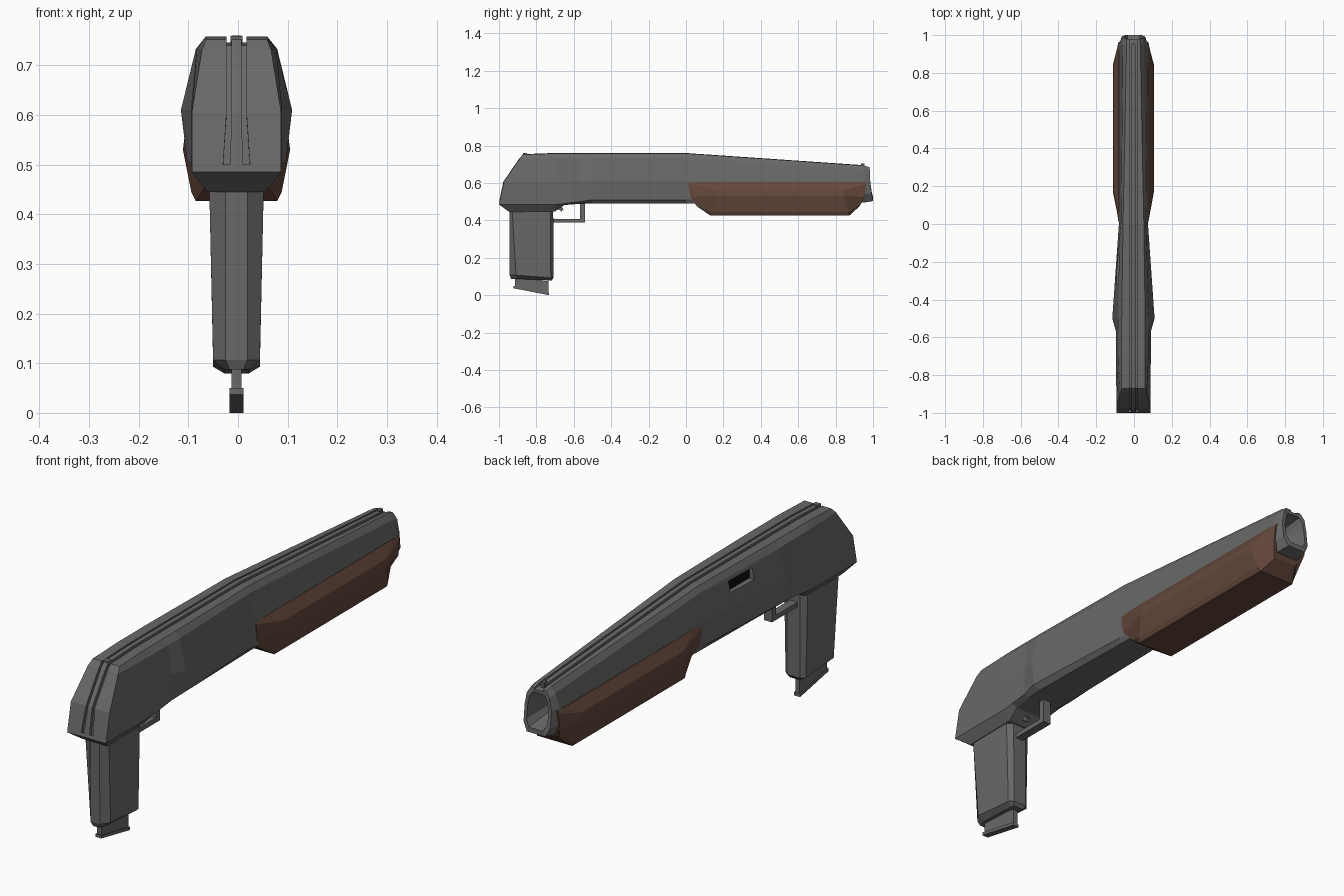
import bpy, bmesh
from mathutils import Vector

if "Cube" in bpy.data.objects:
    bpy.data.objects.remove(bpy.data.objects["Cube"])

CX = -0.003  # slight sideways offset of the whole model


def material(name, r, g, b):
    m = bpy.data.materials.new(name)
    m.diffuse_color = (r, g, b, 1)
    m.use_nodes = True
    m.node_tree.nodes["Principled BSDF"].inputs["Base Color"].default_value = m.diffuse_color
    return m


metal = material("dark_metal", .14, .14, .14)
wood = material("wood", .13, .065, .045)
black = material("black", .004, .004, .004)


def loft(name, halves, mat=metal):
    """Skin mirrored rings; each half ring is a list of (x, y, z) with x > 0."""
    bm = bmesh.new()
    rings = []
    for h in halves:
        pts = list(h) + [(-x, y, z) for x, y, z in reversed(h)]
        rings.append([bm.verts.new((x + CX, y, z)) for x, y, z in pts])
    n = len(rings[0])
    for a, b in zip(rings, rings[1:]):
        for i in range(n):
            j = (i + 1) % n
            bm.faces.new((a[i], a[j], b[j], b[i]))
    for r in (rings[0], rings[-1]):
        for i in range(n // 2 - 1):
            bm.faces.new((r[i], r[i + 1], r[n - 2 - i], r[n - 1 - i]))
    bmesh.ops.recalc_face_normals(bm, faces=bm.faces)
    me = bpy.data.meshes.new(name)
    bm.to_mesh(me)
    bm.free()
    me.materials.append(mat)
    ob = bpy.data.objects.new(name, me)
    bpy.context.collection.objects.link(ob)
    return ob


def band(name, path, w0, w1, out, inn):
    """Rectangular strip following a side-view path of (y, z) points."""
    p = [Vector(q) for q in path]
    halves = []
    for i, q in enumerate(p):
        d = (p[min(i + 1, len(p) - 1)] - p[max(i - 1, 0)]).normalized()
        nrm = Vector((-d.y, d.x))
        o, k = q + nrm * out, q - nrm * inn
        w = w0 if i == 0 else w1
        halves.append([(w, o.x, o.y), (w, k.x, k.y)])
    return loft(name, halves)


def box(name, w, y0, y1, z0, z1, x=0.0, tilt=0.0, mat=metal):
    """Block of half width w; tilt drops the +y end."""
    ob = loft(name, [[(w, y0, z1), (w, y0, z0)],
                     [(w, y1, z1 - tilt), (w, y1, z0 - tilt)]], mat)
    ob.location.x = x
    return ob


def cut(target, cutter):
    cutter.hide_render = True
    m = target.modifiers.new("cut", 'BOOLEAN')
    m.object, m.operation, m.solver = cutter, 'DIFFERENCE', 'EXACT'
    bpy.context.view_layer.update()
    bpy.context.view_layer.objects.active = target
    bpy.ops.object.modifier_apply(modifier=m.name)
    bpy.data.objects.remove(cutter)


def sec(y, t, a, b, c, d, e, zb=0.49, zd=0.51):
    """Receiver cross-section at y: top, shoulder, middle, lower, bottom."""
    return [(a, y, t), (b, y, t - 0.025), (c, y, 0.61), (d, y, zd), (e, y, zb)]


# receiver with sloped rear end and hollow muzzle
muzzle = [(.036, .98, .685), (.052, .985, .66), (.062, .985, .61),
          (.062, .993, .54), (.042, 1.0, .503)]
inner = [(x * .78, y, .595 + (z - .595) * .78) for x, y, z in muzzle]
deep = [(x * .65, .87, .595 + (z - .595) * .65) for x, y, z in inner]
body = loft("receiver", [
    [(.062, -.87, .752), (.07, -.89, .73), (.09, -.975, .605),
     (.09, -1.0, .485), (.058, -.945, .445)],
    sec(-.70, .758, .062, .08, .092, .09, .058, .448, .485),
    sec(-.65, .758, .062, .08, .092, .09, .064, .482, .49),
    sec(-.57, .758, .062, .08, .092, .09, .07, .488, .5),
    sec(-.50, .758, .062, .082, .112, .10, .075),
    sec(0.0, .758, .055, .066, .077, .076, .065),
    [(.036, .95, .693), (.056, .95, .67), (.076, .95, .61),
     (.076, .95, .54), (.05, .95, .495)],
    muzzle, inner, deep])

# groove running up the rear and along the top, with a rib inside
path = [(-.997, .50), (-.975, .605), (-.89, .73), (-.87, .752),
        (-.71, .758), (0, .758), (.95, .693)]
cut(body, band("groove_cutter", path + [(1.02, .685)], .027, .02, .03, .012))
band("top_rib", path, .013, .010, .002, .02)

# ejection port on the left side, with a black lining
cut(body, box("port_cutter", .035, -.32, -.17, .672, .718, x=-.085))
box("port_lining", .002, -.319, -.171, .673, .717, x=-.066, mat=black)

# front and rear sights
box("front_sight", .007, .935, .955, .68, .703)
box("rear_sight", .012, -.872, -.85, .74, .759)


# wooden fore-end
def fore_end(r, s):
    """r: y of the small end, s: direction towards the middle."""
    end = [(.074, r, .605), (.079, r + s * .003, .595), (.079, r + s * .015, .525),
           (.06, r + s * .045, .482), (.05, r + s * .05, .475)]
    full = [(.078, r + s * .06, .606), (.104, r + s * .16, .562),
            (.108, r + s * .16, .53), (.091, r + s * .13, .445),
            (.082, r + s * .12, .427)]
    return [end, full]


guard = loft("fore_end", fore_end(.008, 1) + fore_end(.965, -.75)[::-1], wood)
cut(guard, box("bore_cutter", .058, .80, 1.05, .503, .66))


# grip: tapered octagonal column with chamfered foot
def grip_ring(w, yf, yb, cb, zf, zb, nx=.022):
    return [(nx + .008, yf, zf), (w, yf - .015, zf),
            (w, yb + cb, zb), (nx, yb, zb)]


loft("grip", [grip_ring(.055, -.710, -.945, .015, .46, .46),
              grip_ring(.047, -.708, -.943, .035, .093, .107),
              grip_ring(.024, -.718, -.935, .03, .079, .087, .014)])

# magazine stub and base plate below the grip
box("magazine", .010, -.915, -.735, .038, .10, tilt=.025)
box("magazine_plate", .014, -.922, -.732, .037, .05, tilt=.037)

# trigger guard and trigger
box("guard_bar", .018, -.72, -.54, .388, .408)
box("guard_post", .018, -.566, -.54, .40, .495)
loft("trigger", [[(.008, -.71, .488), (.008, -.69, .462)],
                 [(.008, -.665, .475), (.008, -.675, .455)],
                 [(.008, -.655, .46), (.008, -.665, .447)]])
